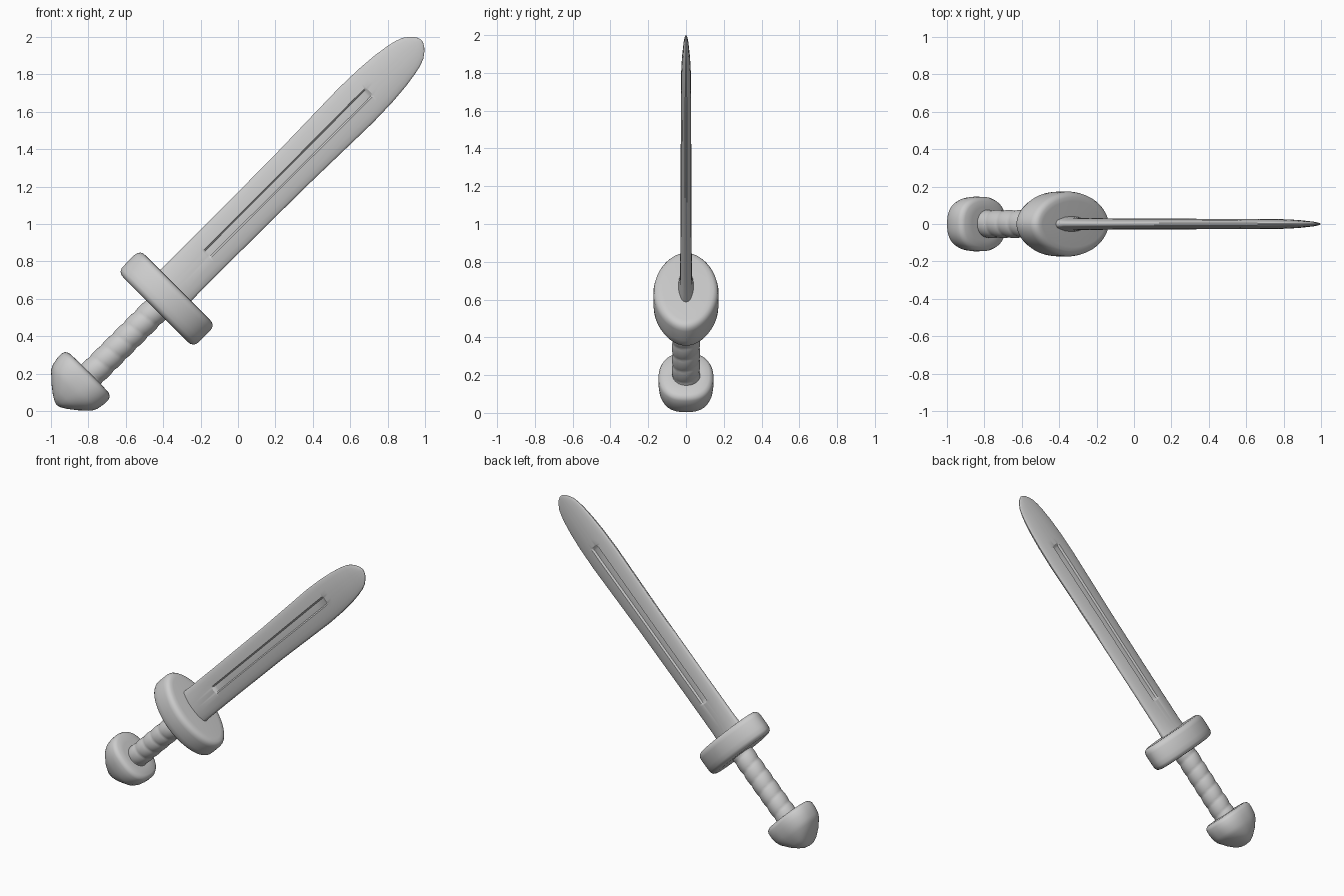
import bpy, bmesh, math

if "Cube" in bpy.data.objects:
    bpy.data.objects.remove(bpy.data.objects["Cube"])

R2 = math.sqrt(2)


def place(w, y, s):
    # sword space (across, depth, along) -> world, leaning 45 degrees
    return ((R2 * (s - w) - 0.99) / 2, y, (R2 * (s + w) + 0.99) / 2)


def loft(name, rings, angle=40):
    # skin a list of closed rings and cap both ends
    bm = bmesh.new()
    loops = [[bm.verts.new(place(*p)) for p in ring] for ring in rings]
    n = len(loops[0])
    for a, b in zip(loops, loops[1:]):
        for i in range(n):
            j = (i + 1) % n
            bm.faces.new((a[i], a[j], b[j], b[i]))
    bm.faces.new(loops[0])
    bm.faces.new(loops[-1])
    bmesh.ops.recalc_face_normals(bm, faces=bm.faces)
    mesh = bpy.data.meshes.new(name)
    bm.to_mesh(mesh)
    bm.free()
    ob = bpy.data.objects.new(name, mesh)
    bpy.context.collection.objects.link(ob)
    bpy.ops.object.select_all(action='DESELECT')
    ob.select_set(True)
    bpy.context.view_layer.objects.active = ob
    bpy.ops.object.shade_smooth_by_angle(angle=math.radians(angle))
    return ob


def oval(s, rw, ry, power=2.0, cw=0.0, n=64):
    # superellipse ring
    ring = []
    for i in range(n):
        t = 2 * math.pi * i / n
        c, d = math.cos(t), math.sin(t)
        ring.append((cw + rw * math.copysign(abs(c) ** (2 / power), c),
                     ry * math.copysign(abs(d) ** (2 / power), d), s))
    return ring


def interp(table, s):
    for (a, *p), (b, *q) in zip(table, table[1:]):
        if s <= b:
            f = max(0, (s - a) / (b - a))
            return [u + (v - u) * f for u, v in zip(p, q)]
    return table[-1][1:]


# Pommel: flat-topped, rounded dome
pommel = [(-0.415, 0.10, 0.09), (-0.418, 0.15, 0.122), (-0.428, 0.168, 0.138),
          (-0.445, 0.175, 0.145), (-0.48, 0.175, 0.146), (-0.52, 0.168, 0.142),
          (-0.55, 0.153, 0.132), (-0.60, 0.100, 0.108), (-0.635, 0.055, 0.078),
          (-0.655, 0.022, 0.045), (-0.66, 0.004, 0.008)]
loft("pommel", [oval(s, a, b, 2.4, 0.008) for s, a, b in pommel])

# Grip: wrapped handle with gentle spiral bands
grip = []
for k in range(61):
    s = -0.44 + 0.56 * k / 60
    ring = []
    for i in range(48):
        t = 2 * math.pi * i / 48
        phase = ((s + 0.44) / 0.085 + t / (2 * math.pi)) % 1
        r = 0.069 + 0.006 * math.sin(math.pi * phase) ** 0.6
        ring.append((r * math.cos(t) - 0.006, r * math.sin(t), s))
    grip.append(ring)
loft("grip", grip, 60)

# Guard: thick oval plate with rounded rims
guard = [(0.072, 0.045), (0.075, 0.025), (0.084, 0.010), (0.10, 0.002), (0.13, 0.0),
         (0.20, 0.0), (0.218, 0.004), (0.231, 0.014), (0.238, 0.028), (0.24, 0.05)]
loft("guard", [oval(s, 0.286 - d, 0.173 - d, 1.9, -0.005, 96) for s, d in guard])

# Blade: tapered lens section with a fuller sunk into both faces
outline = [(0.18, 0.118, 0.042), (0.24, 0.118, 0.040), (0.29, 0.116, 0.032),
           (0.6, 0.116, 0.030), (1.1, 0.119, 0.029), (1.6, 0.130, 0.028),
           (1.75, 0.126, 0.027), (1.86, 0.117, 0.025), (1.94, 0.105, 0.021),
           (1.99, 0.094, 0.017), (2.03, 0.079, 0.014), (2.06, 0.057, 0.010),
           (2.08, 0.036, 0.007), (2.09, 0.018, 0.005), (2.094, 0.004, 0.003)]
section = [(1.0, 0.15), (0.97, 0.34), (0.9, 0.5), (0.7, 0.72), (0.45, 0.90),
           (0.24, 0.97), (0.17, 0.98), (0.08, 0.99), (0.0, 1.0)]
stations = sorted({p[0] for p in outline} |
                  {0.47, 0.475, 0.485, 0.50, 1.68, 1.69, 1.70, 1.705})
blade = []
for s in stations:
    hw, th = interp(outline, s)
    sunk = 0.013 * min(1, max(0, (s - 0.47) / 0.02), max(0, (1.705 - s) / 0.02)) \
        if 0.47 < s < 1.705 else 0
    half = [(u * hw, v * th - (sunk if u < 0.2 else 0)) for u, v in section]
    face = half + [(-u, v) for u, v in half[-2::-1]]
    blade.append([(w + 0.01, y, s) for w, y in face] +
                 [(w + 0.01, -y, s) for w, y in reversed(face)])
loft("blade", blade, 32)
